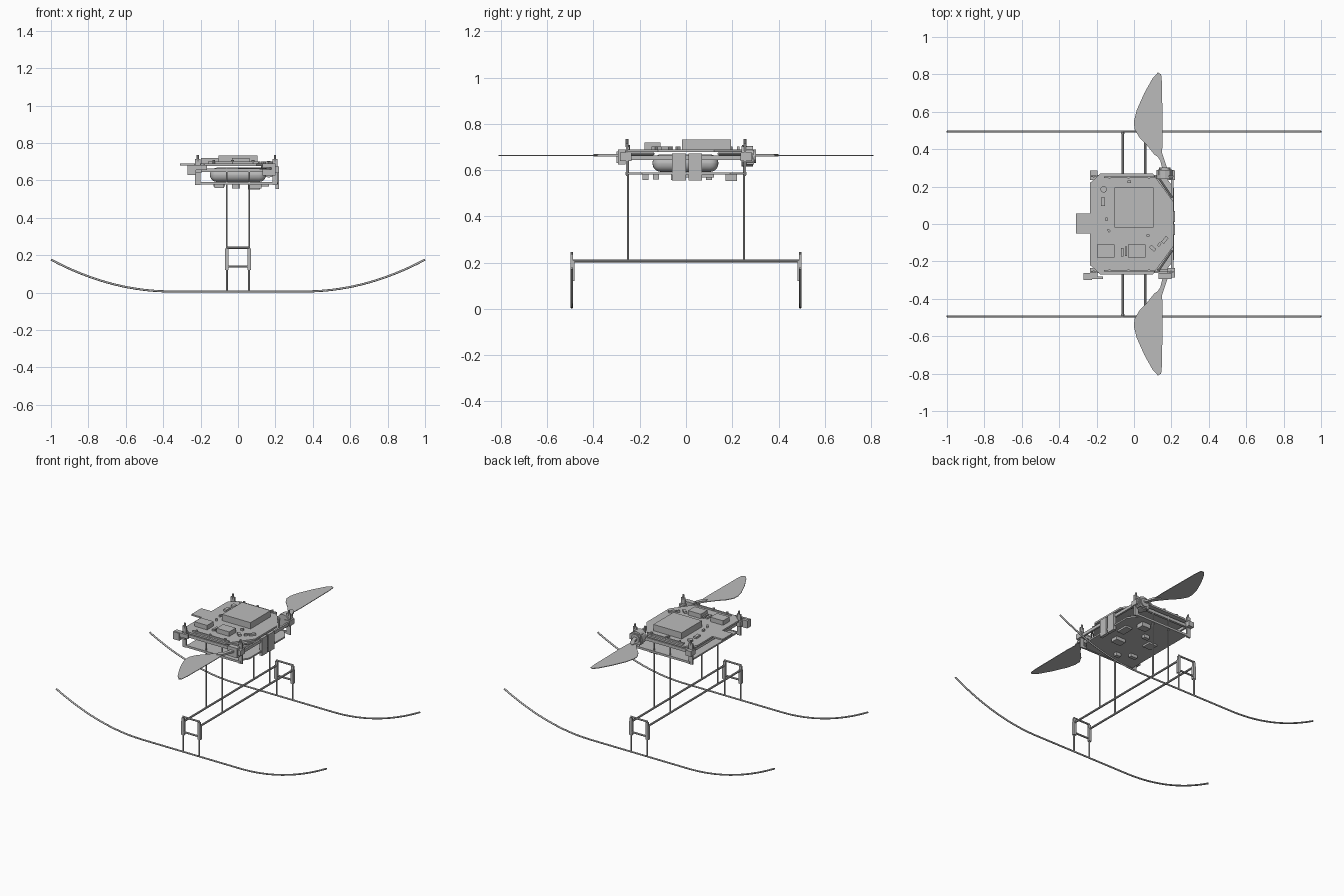
import bpy, bmesh, math
from mathutils import Vector, Matrix

cube = bpy.data.objects.get("Cube")
if cube:
    bpy.data.objects.remove(cube, do_unlink=True)

grey = bpy.data.materials.new("light grey")
grey.use_nodes = True
grey.diffuse_color = (0.5, 0.5, 0.5, 1)
grey.node_tree.nodes["Principled BSDF"].inputs["Base Color"].default_value = (0.5, 0.5, 0.5, 1)


def add(name, bm):
    """Turn a bmesh into a named object."""
    bmesh.ops.recalc_face_normals(bm, faces=bm.faces)
    mesh = bpy.data.meshes.new(name)
    bm.to_mesh(mesh)
    bm.free()
    mesh.materials.append(grey)
    ob = bpy.data.objects.new(name, mesh)
    bpy.context.collection.objects.link(ob)
    return ob


def box(name, x, y, z, turn=0):
    """Box from its ranges along each axis, turned about z."""
    bm = bmesh.new()
    size = [r[1] - r[0] for r in (x, y, z)]
    mid = Vector([(r[0] + r[1]) / 2 for r in (x, y, z)])
    m = Matrix.Translation(mid) @ Matrix.Rotation(turn, 4, 'Z') @ Matrix.Diagonal((*size, 1))
    bmesh.ops.create_cube(bm, size=1, matrix=m)
    return add(name, bm)


def rod(name, a, b, r, sides=10):
    a, b = Vector(a), Vector(b)
    d = b - a
    bm = bmesh.new()
    m = Matrix.Translation((a + b) / 2) @ d.to_track_quat('Z', 'Y').to_matrix().to_4x4()
    bmesh.ops.create_cone(bm, cap_ends=True, segments=sides, radius1=r, radius2=r,
                          depth=d.length, matrix=m)
    return add(name, bm)


def plate(name, outline, z, thick):
    bm = bmesh.new()
    face = bm.faces.new([bm.verts.new((x, y, z)) for x, y in outline])
    up = bmesh.ops.extrude_face_region(bm, geom=[face])
    bmesh.ops.translate(bm, vec=(0, 0, thick),
                        verts=[v for v in up["geom"] if isinstance(v, bmesh.types.BMVert)])
    return add(name, bm)


def skid(name, y):
    """Ski runner: flat in the middle, both ends curving up."""
    curve = bpy.data.curves.new(name, 'CURVE')
    curve.dimensions = '3D'
    curve.bevel_depth = 0.0055
    curve.bevel_resolution = 2
    curve.use_fill_caps = True
    line = curve.splines.new('POLY')
    n = 48
    line.points.add(n)
    for i, p in enumerate(line.points):
        x = 2 * i / n - 1
        rise = max(0, abs(x) - 0.36) / 0.64
        p.co = (x, y, 0.0065 + 0.17 * rise ** 2, 1)
    curve.materials.append(grey)
    bpy.context.collection.objects.link(bpy.data.objects.new(name, curve))


# Landing gear
for s, end in ((-1, "front"), (1, "back")):
    y = s * 0.494
    skid(end + "_skid", y)
    for z in (0.14, 0.24):
        rod(end + "_bracket_bar", (-0.06, y, z), (0.06, y, z), 0.006)
    for x in (-0.06, 0.06):
        rod(end + "_skid_strut", (x, y, 0.008), (x, y, 0.245), 0.0055)
        box(end + "_joint_block", (x - 0.01, x + 0.01), sorted((s * 0.482, s * 0.5)), (0.12, 0.21))
        box(end + "_joint_cap", (x - 0.009, x + 0.009), sorted((s * 0.488, s * 0.5)), (0.21, 0.235))
        rod(end + "_body_strut", (x, s * 0.251, 0.207), (x, s * 0.251, 0.67), 0.005)
for x in (-0.06, 0.06):
    rod("cross_beam", (x, -0.5, 0.207), (x, 0.5, 0.207), 0.0065)

# Upper deck, chamfered towards the wings, and the lower deck
half = [(-0.235, 0), (-0.235, 0.22), (-0.2, 0.25), (-0.18, 0.27), (0.1, 0.27), (0.21, 0.12)]
deck = half + [(x, -y) for x, y in reversed(half) if y]
plate("upper_deck", deck, 0.678, 0.012)
plate("rear_tab", [(-0.31, -0.05), (-0.23, -0.05), (-0.23, 0.055), (-0.31, 0.055)], 0.68, 0.01)
low = [(-0.2, -0.25), (0.17, -0.25), (0.215, -0.19), (0.215, 0.19), (0.17, 0.25), (-0.2, 0.25)]
plate("lower_deck", low, 0.58, 0.01)

# Rounded battery pack between the decks
battery = box("battery", (-0.15, 0.15), (-0.145, 0.14), (0.592, 0.668))
soft = battery.modifiers.new("round", 'BEVEL')
soft.width, soft.segments = 0.037, 5
for p in battery.data.polygons:
    p.use_smooth = True

# Frame rails and corner posts
for s in (-1, 1):
    box("side_rail", (-0.21, 0.2), sorted((s * 0.24, s * 0.256)), (0.645, 0.665))
    box("lower_side_rail", (-0.21, 0.2), sorted((s * 0.25, s * 0.262)), (0.578, 0.592))
    box("upper_side_rail", (-0.16, 0.11), sorted((s * 0.245, s * 0.255)), (0.69, 0.7))
    for x in (-0.215, 0.198):
        box("corner_post", (x - 0.014, x + 0.014), sorted((s * 0.25, s * 0.26)), (0.575, 0.715))
        box("post_foot", (x - 0.02, x + 0.02), sorted((s * 0.235, s * 0.285)), (0.64, 0.675))
        rod("post_pin", (x, s * 0.255, 0.7), (x, s * 0.255, 0.735), 0.006)
    for x in (-0.13, -0.03, 0.08):
        rod("rail_bolt", (x, s * 0.25, 0.69), (x, s * 0.25, 0.708), 0.008)
    rod("diagonal_brace", (0.13, s * 0.25, 0.67), (0.205, s * 0.14, 0.67), 0.006)
for x in (-0.205, 0.205):
    box("end_rail", (x - 0.006, x + 0.006), (-0.24, 0.24), (0.643, 0.663))

# Servo plates hanging on the wing side
for y in (-0.06, 0.01):
    box("servo_plate", (0.2, 0.22), (y, y + 0.06), (0.555, 0.672))

# Wings, drive arms and gear housings
outline = [(0.15, 0.38), (0.153, 0.45), (0.15, 0.75), (0.145, 0.8), (0.128, 0.81), (0.1, 0.78),
           (0.055, 0.7), (0.015, 0.61), (0, 0.55), (0.002, 0.51), (0.027, 0.465), (0.07, 0.42),
           (0.11, 0.37), (0.135, 0.355)]
for s, end in ((-1, "front"), (1, "back")):
    plate(end + "_wing", [(x, s * y) for x, y in outline], 0.662, 0.004)
    arm = [(0.155, 0.28), (0.18, 0.29), (0.15, 0.38), (0.12, 0.4), (0.115, 0.375), (0.14, 0.34)]
    plate(end + "_wing_arm", [(x, s * y) for x, y in arm], 0.658, 0.012)
    box(end + "_wing_root", (0.13, 0.2), sorted((s * 0.262, s * 0.295)), (0.625, 0.69))
rod("gear_housing", (0.165, 0.24, 0.66), (0.165, 0.29, 0.66), 0.045, 12)
rod("gear_cap", (0.165, 0.29, 0.66), (0.165, 0.302, 0.66), 0.03, 12)

# Side bracket on one corner
box("camera_bracket", (-0.27, -0.165), (-0.295, -0.28), (0.655, 0.682))
box("camera_body", (-0.27, -0.225), (-0.3, -0.262), (0.63, 0.68))

# Electronics on the upper deck
box("main_module", (-0.105, 0.105), (-0.018, 0.195), (0.69, 0.732))
for x in (-0.197, -0.033):
    box("power_module", (x, x + 0.094), (-0.18, -0.11), (0.69, 0.72))
rod("buzzer", (-0.162, 0.185, 0.69), (-0.162, 0.185, 0.702), 0.017, 16)
for x, y, w, d, turn in ((-0.166, 0.12, 0.022, 0.045, 0), (-0.147, 0.025, 0.012, 0.018, 0),
                         (-0.025, 0.226, 0.018, 0.012, 0), (0.075, -0.062, 0.016, 0.012, 0),
                         (-0.135, -0.035, 0.012, 0.018, 0.7), (-0.063, -0.15, 0.014, 0.045, 0),
                         (-0.042, -0.145, 0.01, 0.05, 0), (0.165, -0.085, 0.04, 0.018, 0.9),
                         (0.135, -0.11, 0.022, 0.014, 0.9), (0.1, -0.13, 0.035, 0.018, -0.7)):
    box("chip", (x - w / 2, x + w / 2), (y - d / 2, y + d / 2), (0.688, 0.702), turn)

# Connectors under the lower deck
for x, y, w, d, drop in ((0.085, 0.195, 0.065, 0.05, 0.028), (-0.015, -0.175, 0.035, 0.025, 0.022),
                         (-0.1, -0.13, 0.05, 0.025, 0.02), (-0.01, 0.1, 0.04, 0.025, 0.022),
                         (0.09, -0.04, 0.07, 0.05, 0.022), (-0.1, 0.03, 0.06, 0.06, 0.012),
                         (0.14, 0.08, 0.05, 0.08, 0.012)):
    box("connector", (x - w / 2, x + w / 2), (y - d / 2, y + d / 2), (0.58 - drop, 0.582))
